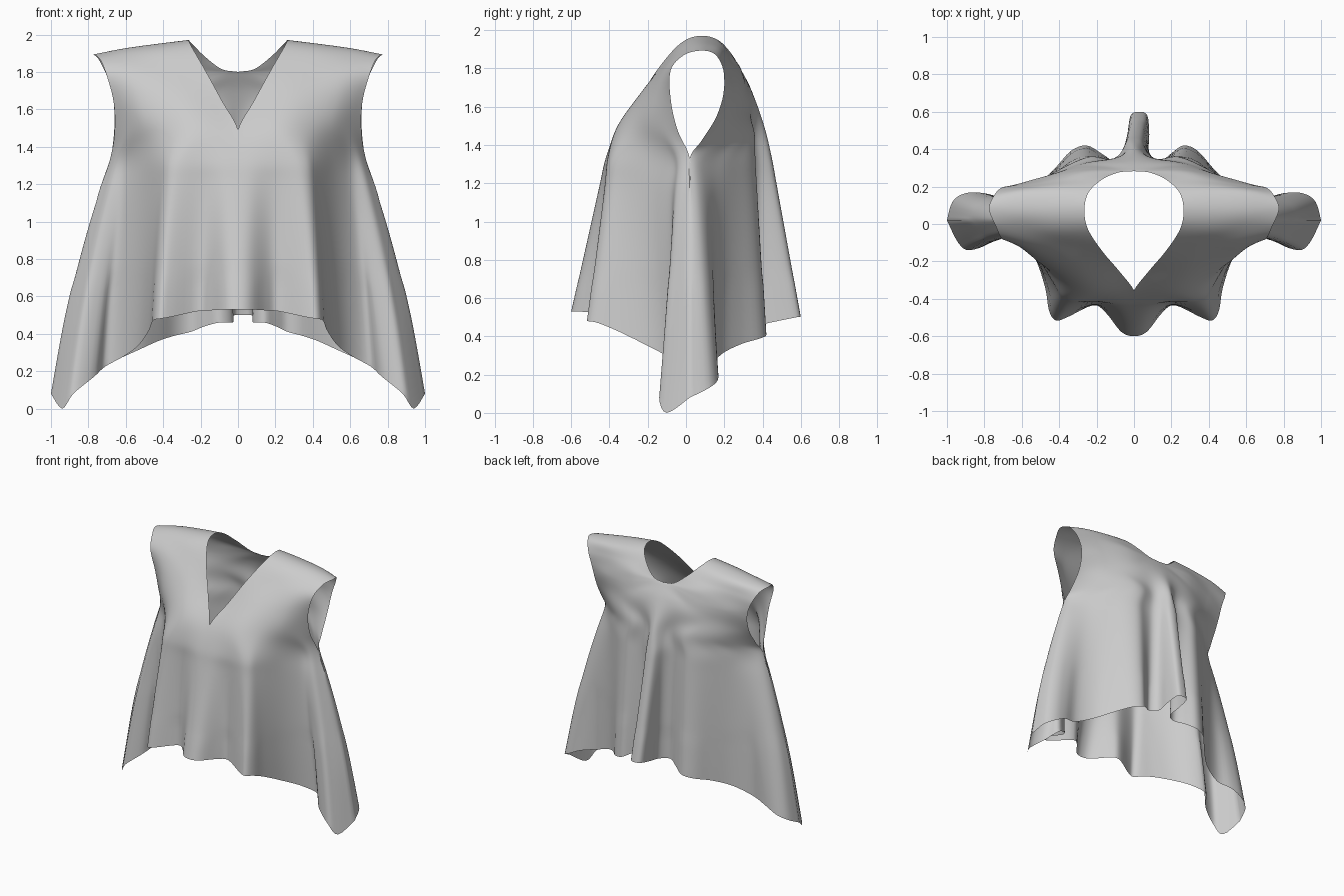
import bpy, bmesh, math

COLS = 15   # control points from centre line to side seam


def spline(pts, steps, mirrored=False):
    """Catmull-Rom through pts (tuples of 3), 'steps' samples per span."""
    out = []
    n = len(pts)
    for i in range(n - 1):
        a, b, c, d = pts[max(i - 1, 0)], pts[i], pts[i + 1], pts[min(i + 2, n - 1)]
        if i == 0 and mirrored:          # stay smooth across the centre line
            a = (-c[0], c[1], c[2])
        for s in range(steps):
            t = s / steps
            out.append(tuple(0.5 * (2 * q + (r - p) * t + (2 * p - 5 * q + 4 * r - w) * t * t
                                    + (3 * q - p - 3 * r + w) * t ** 3)
                             for p, q, r, w in zip(a, b, c, d)))
    out.append(tuple(pts[-1]))
    return out


def yoke_row(*pts):
    """Short row of the shoulder yoke, resampled to COLS points."""
    dense = spline(pts, COLS - 1, pts[0][0] == 0)
    return dense[::len(pts) - 1]


def drape(chest, hem):
    """Rows from the underarm level down to the folded hem."""
    rows = []
    for t in (0, 0.14, 0.36, 0.66, 1):
        row = []
        for (cx, cy), (hx, hy, hz) in zip(chest, hem):
            tx = t + 0.42 * t * (1 - t)
            row.append((cx + (hx - cx) * tx, cy + (hy - cy) * t, 1.33 + (hz - 1.33) * t))
        rows.append(row)
    return rows


# Underarm section and hem, centre to side seam
front_chest = [(0, -.42), (.07, -.42), (.14, -.415), (.21, -.41), (.30, -.41), (.345, -.40),
               (.38, -.38), (.41, -.34), (.46, -.26), (.51, -.18), (.57, -.10), (.61, -.06),
               (.65, -.04), (.673, -.005), (.685, .02)]
front_hem = [(0, -.60, .53), (.07, -.575, .53), (.15, -.475, .525), (.22, -.435, .52),
             (.36, -.50, .49), (.42, -.515, .48), (.455, -.46, .47), (.475, -.34, .42),
             (.53, -.18, .34), (.61, -.07, .28), (.71, -.02, .225), (.77, -.10, .17),
             (.88, -.14, .08), (.94, -.10, .0), (1.0, .02, .08)]
back_chest = [(0, .45), (.035, .44), (.055, .41), (.075, .375), (.12, .345), (.19, .35),
              (.26, .365), (.34, .33), (.42, .27), (.49, .215), (.55, .16), (.61, .11),
              (.65, .075), (.675, .045), (.685, .02)]
back_hem = [(0, .60, .50), (.045, .58, .50), (.055, .48, .48), (.055, .38, .46), (.12, .335, .46),
            (.19, .38, .44), (.26, .42, .41), (.34, .39, .39), (.43, .29, .36), (.54, .19, .31),
            (.68, .14, .25), (.80, .165, .22), (.90, .165, .17), (.97, .12, .13), (1.0, .02, .08)]

# Shoulder yoke, neck edge to armhole edge
front_yoke = [
    yoke_row((.245, -.03, 1.93), (.42, -.03, 1.91), (.60, -.015, 1.89), (.74, -.01, 1.87)),
    yoke_row((.17, -.145, 1.80), (.36, -.13, 1.80), (.56, -.11, 1.80), (.705, -.08, 1.79)),
    yoke_row((.085, -.245, 1.645), (.30, -.25, 1.65), (.52, -.18, 1.65), (.665, -.08, 1.64)),
    yoke_row((0, -.355, 1.49), (.27, -.355, 1.49), (.49, -.22, 1.49), (.66, -.045, 1.48)),
]
shoulder = [yoke_row((.265, .07, 1.97), (.43, .07, 1.95), (.61, .075, 1.925), (.775, .08, 1.893))]
back_yoke = [
    yoke_row((.245, .165, 1.95), (.40, .175, 1.93), (.60, .17, 1.905), (.75, .15, 1.875)),
    yoke_row((.175, .235, 1.88), (.35, .235, 1.86), (.55, .21, 1.84), (.715, .19, 1.81)),
    yoke_row((.085, .275, 1.814), (.30, .275, 1.81), (.53, .23, 1.77), (.685, .20, 1.74)),
    yoke_row((0, .283, 1.80), (.27, .295, 1.76), (.51, .245, 1.71), (.67, .197, 1.68)),
    yoke_row((0, .295, 1.78), (.26, .31, 1.70), (.49, .25, 1.66), (.663, .185, 1.62)),
    yoke_row((0, .345, 1.68), (.25, .33, 1.61), (.47, .25, 1.57), (.66, .15, 1.53)),
    yoke_row((0, .41, 1.50), (.10, .345, 1.48), (.26, .355, 1.47), (.46, .25, 1.45), (.668, .08, 1.42)),
]

# One continuous half sheet: front hem, over the shoulder, to back hem
front_rows = front_yoke + drape(front_chest, front_hem)
back_rows = back_yoke + drape(back_chest, back_hem)
control = front_rows[::-1] + shoulder + back_rows
columns = [spline(col, 6) for col in zip(*control)]
grid = [spline(row, 4, row[0][0] < 0.001) for row in zip(*columns)]

bm = bmesh.new()
for side in (1, -1):
    rows = [[bm.verts.new((side * max(x, 0), y, z)) for x, y, z in row] for row in grid]
    for r0, r1 in zip(rows, rows[1:]):
        for a, b, c, d in zip(r0, r0[1:], r1[1:], r1):
            bm.faces.new((a, b, c, d) if side > 0 else (d, c, b, a))
# Sew the centre line and side seams
bmesh.ops.remove_doubles(bm, verts=bm.verts, dist=0.0004)
# Soften the sheet slightly, keeping its open edges
inner = [v for v in bm.verts if not v.is_boundary and 0.7 < v.co.z < 1.7]
for _ in range(6):
    bmesh.ops.smooth_vert(bm, verts=inner, factor=0.5,
                          use_axis_x=True, use_axis_y=True, use_axis_z=True)
# Back pleat leans slightly to one side
for v in bm.verts:
    if v.co.y > 0.3 and v.co.z < 1.33:
        drop = (1.33 - v.co.z) / 0.8
        v.co.x += 0.027 * drop * math.exp(-(v.co.x / 0.2) ** 2)
bmesh.ops.recalc_face_normals(bm, faces=bm.faces)

mesh = bpy.data.meshes.new("draped_top")
bm.to_mesh(mesh)
bm.free()
for p in mesh.polygons:
    p.use_smooth = True
top = bpy.data.objects.new("draped_top", mesh)
bpy.context.collection.objects.link(top)
